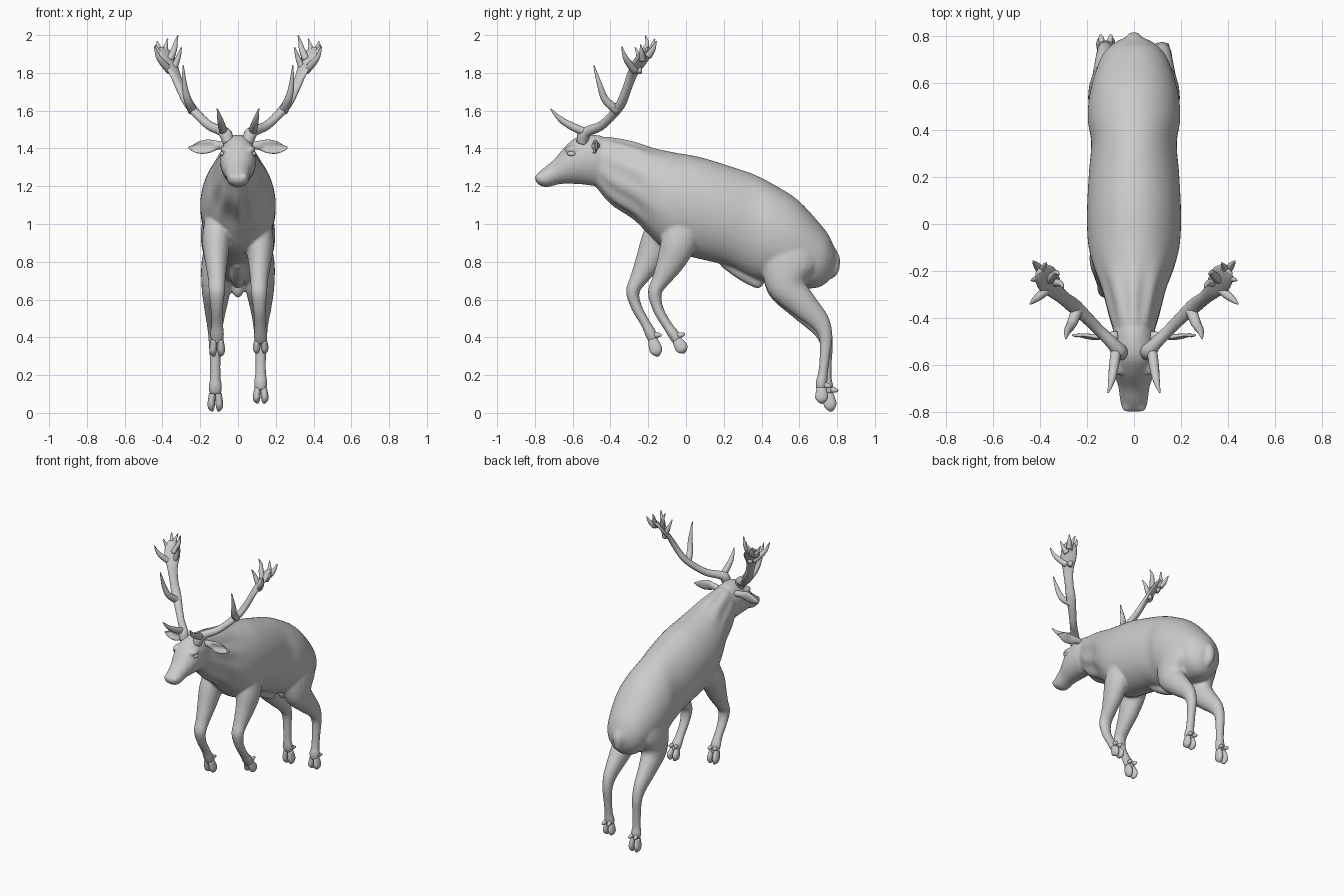
import bpy, bmesh, math
from mathutils import Vector as V


def loft(bm, rings, n=20, steps=4):
    """Closed skin through rings (centre, axis u, axis v, ripple), smoothly interpolated."""
    data = [list(c) + list(u) + list(v) + [k] for c, u, v, k in rings]
    ext = [data[0]] + data + [data[-1]]
    dense = []
    for i in range(1, len(ext) - 2):
        for s in range(steps):
            t = s / steps
            dense.append([0.5 * (2 * b + (c - a) * t + (2 * a - 5 * b + 4 * c - d) * t * t
                                 + (3 * b - a - 3 * c + d) * t ** 3)
                          for a, b, c, d in zip(*ext[i - 1:i + 3])])
    dense.append(data[-1])
    loops = []
    for r in dense:
        c, u, v = V(r[0:3]), V(r[3:6]), V(r[6:9])
        loop = []
        for j in range(n):
            a = 2 * math.pi * j / n
            k = 1 + r[9] * math.cos(10 * a)
            loop.append(bm.verts.new(c + (u * math.cos(a) + v * math.sin(a)) * k))
        loops.append(loop)
    for p, q in zip(loops, loops[1:]):
        for j in range(n):
            bm.faces.new((p[j], p[(j + 1) % n], q[(j + 1) % n], q[j]))
    bm.faces.new(loops[0])
    bm.faces.new(loops[-1])


def slab_rings(sections):
    """Rings from (top y, top z, bottom y, bottom z, half width, ripple)."""
    out = []
    for ty, tz, by, bz, w, k in sections:
        out.append((V((0, (ty + by) / 2, (tz + bz) / 2)),
                    V((0, (ty - by) / 2, (tz - bz) / 2)), V((w, 0, 0)), k))
    return out


def tube(bm, pts, ref=(1, 0, 0), n=16, steps=4):
    """Tube through (x, y, z, radius along ref, other radius)."""
    ref, ps, rings = V(ref), [V(p[:3]) for p in pts], []
    for i, p in enumerate(ps):
        t = (ps[min(i + 1, len(ps) - 1)] - ps[max(i - 1, 0)]).normalized()
        v = (ref - t * ref.dot(t)).normalized()
        rings.append((p, t.cross(v) * pts[i][-1], v * pts[i][3], 0))
    loft(bm, rings, n, steps)


def ball(bm, c, r):
    res = bmesh.ops.create_uvsphere(bm, u_segments=16, v_segments=10, radius=1)
    for v in res["verts"]:
        v.co = V([v.co[i] * r[i] + c[i] for i in range(3)])


def finish(name, bm):
    bmesh.ops.recalc_face_normals(bm, faces=bm.faces)
    me = bpy.data.meshes.new(name)
    bm.to_mesh(me)
    bm.free()
    for p in me.polygons:
        p.use_smooth = True
    ob = bpy.data.objects.new(name, me)
    bpy.context.collection.objects.link(ob)
    return ob


body = bmesh.new()
# torso and neck, rump to throat
loft(body, slab_rings([
    (.795, .85, .79, .78, .04, 0), (.775, .90, .755, .70, .09, 0), (.735, .97, .68, .66, .14, 0),
    (.60, 1.12, .54, .67, .185, 0), (.48, 1.20, .42, .69, .197, 0), (.36, 1.262, .33, .72, .182, 0),
    (.22, 1.31, .21, .78, .192, 0), (.07, 1.355, .03, .825, .20, 0),
    (-.07, 1.38, -.10, .86, .195, 0), (-.17, 1.40, -.20, .95, .172, .01),
    (-.27, 1.43, -.28, 1.03, .138, .03), (-.36, 1.45, -.40, 1.11, .11, .03),
    (-.43, 1.46, -.48, 1.20, .088, .01), (-.50, 1.44, -.53, 1.24, .07, 0)]), 60, 5)
# head
loft(body, slab_rings([
    (-.40, 1.42, -.42, 1.26, .06, 0), (-.45, 1.467, -.47, 1.205, .09, 0),
    (-.56, 1.468, -.55, 1.21, .097, 0), (-.635, 1.415, -.62, 1.213, .088, 0),
    (-.70, 1.34, -.675, 1.21, .068, 0), (-.755, 1.295, -.735, 1.195, .06, 0),
    (-.785, 1.268, -.775, 1.205, .052, 0), (-.80, 1.25, -.795, 1.225, .03, 0)]), 32)
# tail, sheath and scrotum
tube(body, [(0, .76, .88, .03, .02), (0, .795, .82, .032, .02), (0, .79, .75, .026, .018),
            (0, .765, .715, .012, .01)])
tube(body, [(0, .20, .80, .03, .03), (0, .30, .74, .04, .04), (0, .385, .685, .03, .03),
            (0, .40, .67, .01, .01)])
ball(body, (0, .52, .67), (.035, .04, .06))
# brows, cheeks and nostril bulges
for s in (-1, 1):
    ball(body, (s * .068, -.60, 1.395), (.026, .045, .02))
    ball(body, (s * .03, -.775, 1.25), (.022, .025, .02))

# legs as (x, y, z, half width, half depth)
front_right = [(.10, 0, 1.05, .07, .10), (.115, -.04, .90, .075, .095), (.115, -.085, .79, .06, .072),
               (.112, -.135, .70, .047, .047), (.112, -.165, .635, .043, .037),
               (.114, -.148, .55, .034, .029), (.118, -.10, .465, .031, .026),
               (.12, -.062, .41, .037, .03), (.12, -.04, .37, .03, .025)]
front_left = [(.10, -.07, 1.05, .07, .10), (.115, -.145, .92, .075, .09), (.115, -.20, .80, .06, .07),
              (.112, -.25, .71, .047, .047), (.112, -.282, .64, .043, .036),
              (.112, -.262, .56, .034, .029), (.11, -.215, .475, .031, .026),
              (.11, -.187, .42, .037, .03), (.11, -.168, .37, .03, .025)]
hind_right = [(.09, .57, .95, .07, .12), (.105, .55, .80, .088, .15), (.115, .535, .67, .078, .105),
              (.12, .62, .575, .06, .075), (.12, .71, .48, .042, .053), (.12, .74, .40, .034, .036),
              (.12, .735, .30, .029, .028), (.12, .725, .21, .029, .026),
              (.12, .717, .16, .036, .031), (.12, .715, .12, .03, .026)]
hind_left = [(.09, .57, .95, .07, .12), (.105, .55, .80, .088, .15), (.115, .535, .66, .078, .105),
             (.12, .615, .56, .06, .073), (.122, .705, .46, .042, .053), (.122, .742, .38, .034, .036),
             (.121, .745, .28, .029, .028), (.12, .745, .19, .029, .026),
             (.12, .75, .135, .036, .031), (.12, .757, .10, .03, .026)]
legs = {"front_right": (1, front_right, (-.008, .318)), "front_left": (-1, front_left, (-.148, .30)),
        "hind_right": (1, hind_right, (.718, .05)), "hind_left": (-1, hind_left, (.768, .008))}
for name, (s, pts, tip) in legs.items():
    tube(body, [(s * p[0],) + p[1:] for p in pts], n=20)
    # cloven hoof and dewclaws
    hoof = bmesh.new()
    x, y, z = pts[-2][:3]
    d = V((0, tip[0] - y, tip[1] - z))
    back = V((0, -d.z, d.y)).normalized()
    for e in (-1, 1):
        c = V((s * x + e * .016, y, z))
        a, b, t = c + d * .25, c + d * .65 + V((e * .005, 0, 0)), c + d
        tube(hoof, [(*a, .017, .025), (*b, .02, .034), (*(b + d * .2), .017, .027), (*t, .006, .008)])
        a, b = c + back * .015 + d * .1, c + back * .052 + d * .2 + V((e * .006, 0, 0))
        tube(hoof, [(*a, .012, .016), (*((a + b) / 2), .013, .014), (*b, .006, .006)], n=10)
    finish(name + "_hoof", hoof)

# blend torso, head and legs into one skin
skin = finish("body", body)
m = skin.modifiers.new("blend", 'REMESH')
m.mode, m.voxel_size, m.use_smooth_shade = 'VOXEL', .009, True
m = skin.modifiers.new("soften", 'SMOOTH')
m.factor, m.iterations = .5, 5

for s, side in ((1, "right"), (-1, "left")):
    def mir(pts):
        return [(s * p[0],) + tuple(p[1:]) for p in pts]

    # ear, a cupped leaf
    ear = bmesh.new()
    tube(ear, mir([(.07, -.475, 1.415, .02, .02), (.11, -.48, 1.417, .024, .02), (.155, -.485, 1.412, .036, .016),
                   (.20, -.48, 1.405, .034, .013), (.235, -.477, 1.402, .02, .009),
                   (.262, -.472, 1.405, .004, .004)]), ref=(0, .15, 1))
    for v in ear.verts:
        lean = max(0, 1 - abs(v.co.z - 1.41) / .034)
        if v.co.y < -.483 and abs(v.co.x) > .12:
            v.co.y += .022 * lean
    finish("ear_" + side, ear)

    # eye
    eye = bmesh.new()
    ball(eye, (s * .082, -.605, 1.372), (.014, .024, .014))
    finish("eye_" + side, eye)

    # antler: beam flattening to a palm, then tines
    antler = bmesh.new()
    ref = (.7 * s, -.7, 0)
    tube(antler, mir([(.05, -.55, 1.43, .03, .03), (.065, -.54, 1.475, .034, .034),
                      (.09, -.51, 1.495, .027, .027), (.15, -.45, 1.52, .024, .024),
                      (.21, -.39, 1.575, .027, .022), (.26, -.345, 1.635, .032, .021),
                      (.30, -.315, 1.71, .029, .02), (.333, -.285, 1.79, .036, .017),
                      (.36, -.25, 1.85, .052, .014), (.38, -.215, 1.90, .05, .012),
                      (.395, -.19, 1.93, .03, .009)]), ref)
    tines = [
        [(.075, -.53, 1.485, .022), (.085, -.60, 1.515, .021), (.095, -.665, 1.555, .015), (.11, -.717, 1.61, .003)],
        [(.24, -.36, 1.60, .026), (.265, -.425, 1.655, .021), (.283, -.455, 1.73, .015), (.29, -.488, 1.84, .003)],
        [(.36, -.27, 1.81, .02), (.40, -.305, 1.855, .018), (.425, -.325, 1.89, .012), (.442, -.34, 1.94, .003)],
        [(.35, -.25, 1.80, .018), (.325, -.25, 1.86, .016), (.31, -.255, 1.90, .01), (.30, -.27, 1.935, .003)],
        [(.36, -.235, 1.87, .02), (.338, -.215, 1.925, .016), (.33, -.205, 1.96, .01), (.318, -.215, 1.998, .003)],
        [(.385, -.21, 1.89, .02), (.385, -.185, 1.93, .014), (.372, -.165, 1.98, .003)],
        [(.395, -.20, 1.89, .02), (.415, -.175, 1.925, .014), (.43, -.157, 1.968, .003)],
        [(.39, -.23, 1.87, .02), (.42, -.235, 1.91, .012), (.437, -.24, 1.95, .003)]]
    for tine in tines:
        tube(antler, mir(tine), ref, n=12)
    finish("antler_" + side, antler)
